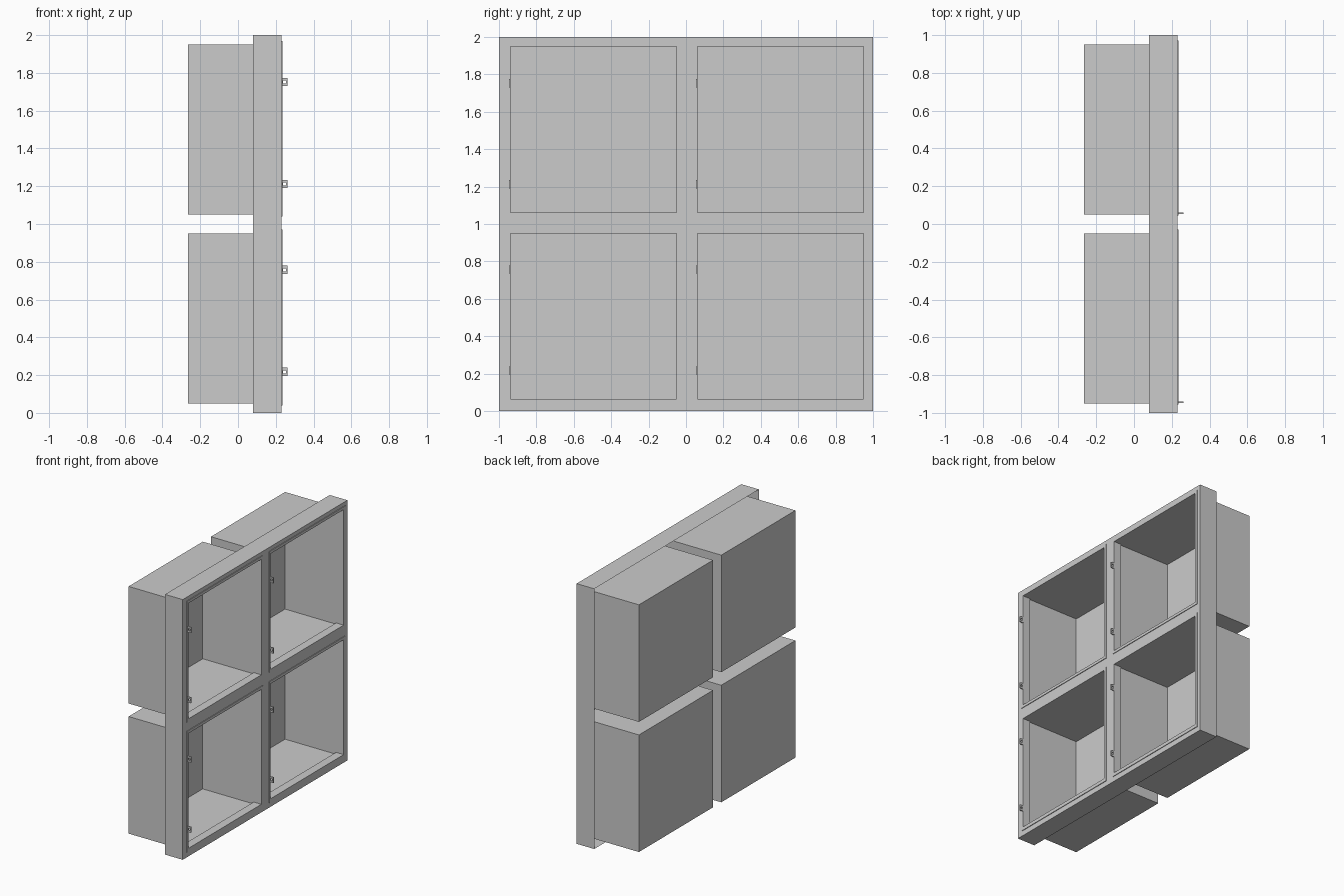
import bpy, bmesh
from mathutils import Matrix

if "Cube" in bpy.data.objects:
    bpy.data.objects.remove(bpy.data.objects["Cube"])


def add_object(name, verts, faces):
    mesh = bpy.data.meshes.new(name)
    mesh.from_pydata(verts, [], faces)
    mesh.update()
    obj = bpy.data.objects.new(name, mesh)
    bpy.context.collection.objects.link(obj)
    return obj


def rect(x, y0, y1, z0, z1):
    return [(x, y0, z0), (x, y1, z0), (x, y1, z1), (x, y0, z1)]


def side_faces(a, b):
    # quads joining two rectangles that start at vertex a and b
    return [(a + i, a + (i + 1) % 4, b + (i + 1) % 4, b + i) for i in range(4)]


def ring(name, x0, x1, outer, inner):
    # rectangular border of given depth with a rectangular opening
    verts = rect(x0, *outer) + rect(x1, *outer) + rect(x1, *inner) + rect(x0, *inner)
    faces = side_faces(0, 4) + side_faces(4, 8) + side_faces(8, 12) + side_faces(12, 0)
    return add_object(name, verts, faces)


BACK, RIM, FRONT, LIP = -0.265, 0.08, 0.23, 0.235
CELLS = (-0.5, 0.5)

# outer rim, open at the back
add_object("frame_rim", rect(RIM, -1, 1, 0, 2) + rect(FRONT, -1, 1, 0, 2), side_faces(0, 4))

# front plate with four square openings, made from a grid of strips
cuts = (-1, -0.95, -0.05, 0.05, 0.95, 1)
verts = [(FRONT, y, z + 1) for z in cuts for y in cuts]
faces = []
for r in range(5):
    for c in range(5):
        if not (r in (1, 3) and c in (1, 3)):
            a = r * 6 + c
            faces.append((a, a + 1, a + 7, a + 6))
add_object("front_plate", verts, faces)


def hinge(name, y, z):
    # small upright plate with a round pin hole
    obj = ring(name, -0.004, 0.004, (-0.015, 0.015, -0.022, 0.022),
               (-0.007, 0.007, -0.008, 0.008))
    obj.data.transform(Matrix.Rotation(1.5707963, 4, 'Z'))
    obj.location = (0.246, y, z)


for row, cz in enumerate(CELLS):
    for col, cy in enumerate(CELLS):
        tag = f"{'lower' if row == 0 else 'upper'}_{'left' if col == 0 else 'right'}"
        z = cz + 1
        box = (cy - 0.45, cy + 0.45, z - 0.45, z + 0.45)

        # deep compartment open at the front
        add_object("compartment_" + tag, rect(BACK, *box) + rect(FRONT, *box),
                   side_faces(0, 4) + [(3, 2, 1, 0)])

        # thin flange around the opening and the sleeve reaching into it
        dz = 0.015 if row == 0 else 0.01
        inner = (cy - 0.439, cy + 0.448, z - 0.449 + dz, z + 0.449)
        ring("flange_" + tag, FRONT - 0.002, LIP,
             (cy - 0.455, cy + 0.47, z - 0.46, z + 0.47), inner)
        ring("sleeve_" + tag, 0.17, LIP - 0.001, box, inner)

        # pair of hinges on one side of the opening
        top = 0.757 if row == 0 else 0.752
        for part, hz in (("top", top), ("bottom", top - 0.54)):
            hinge(f"hinge_{part}_{tag}", cy - 0.442, hz + row)

# consistent outward normals
for obj in bpy.context.collection.objects:
    bm = bmesh.new()
    bm.from_mesh(obj.data)
    bmesh.ops.recalc_face_normals(bm, faces=bm.faces)
    bm.to_mesh(obj.data)
    bm.free()
